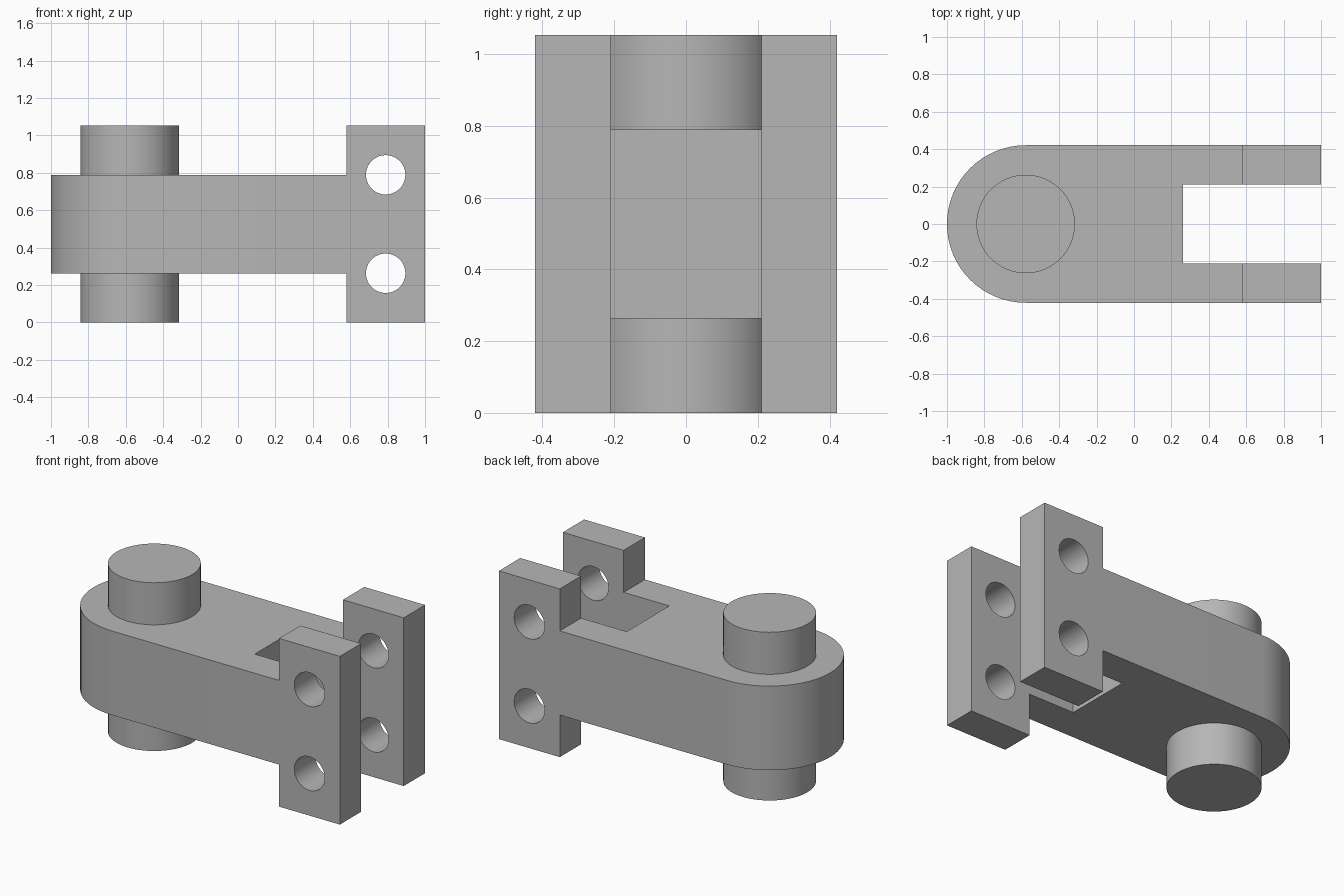
import bpy, bmesh
from math import pi, sin, cos
from mathutils import Vector

if "Cube" in bpy.data.objects:
    bpy.data.objects.remove(bpy.data.objects["Cube"], do_unlink=True)

U = 2 / 38                      # base module: the part is 38 modules long
PIN_X, HOLE_X = -11 * U, 15 * U

grey = bpy.data.materials.new("plain grey")
grey.use_nodes = True
grey.diffuse_color = (0.47, 0.47, 0.47, 1)
grey.node_tree.nodes["Principled BSDF"].inputs["Base Color"].default_value = grey.diffuse_color


def prism(name, points, direction):
    """Closed solid made by sweeping a flat outline along a direction."""
    bm = bmesh.new()
    face = bm.faces.new([bm.verts.new(p) for p in points])
    swept = bmesh.ops.extrude_face_region(bm, geom=[face])["geom"]
    bmesh.ops.translate(bm, vec=direction,
                        verts=[v for v in swept if isinstance(v, bmesh.types.BMVert)])
    bmesh.ops.recalc_face_normals(bm, faces=bm.faces)
    mesh = bpy.data.meshes.new(name)
    bm.to_mesh(mesh)
    bm.free()
    mesh.materials.append(grey)
    obj = bpy.data.objects.new(name, mesh)
    bpy.context.collection.objects.link(obj)
    return obj


def circle(radius, count):
    return [(radius * cos(2 * pi * i / count), radius * sin(2 * pi * i / count))
            for i in range(count)]


def combine(target, tool, operation):
    """Apply a boolean and remove the tool."""
    tool.hide_render = True
    mod = target.modifiers.new(operation, "BOOLEAN")
    mod.operation, mod.object, mod.solver = operation, tool, "EXACT"
    bpy.context.view_layer.objects.active = target
    bpy.ops.object.modifier_apply(modifier=mod.name)
    bpy.data.objects.remove(tool, do_unlink=True)


# Arm plan: rounded end and forked end
half = [(19, 8), (19, 4), (5, 4)]
plan = [(x * U, y * U) for x, y in half]
plan += [(x, -y) for x, y in reversed(plan)]
ARC = 32
plan += [(PIN_X - 8 * U * sin(pi * i / ARC), -8 * U * cos(pi * i / ARC))
         for i in range(ARC + 1)]
arm = prism("forked_arm", [(x, y, -U) for x, y in plan], Vector((0, 0, 22 * U)))

# Side outline: slim arm with tall fork lugs
side = [(-21, 5), (11, 5), (11, 0), (21, 0), (21, 20), (11, 20), (11, 15), (-21, 15)]
outline = prism("side_outline", [(x * U, -10 * U, z * U) for x, z in side],
                Vector((0, 20 * U, 0)))
combine(arm, outline, "INTERSECT")

# Cross holes through both lugs
for z in (5 * U, 15 * U):
    hole = prism("hole_cutter", [(HOLE_X + a, -10 * U, z + b) for a, b in circle(2 * U, 48)],
                 Vector((0, 20 * U, 0)))
    combine(arm, hole, "DIFFERENCE")

# Vertical pin standing out above and below
pin = prism("pin", [(PIN_X + a, b, 0) for a, b in circle(5 * U, 64)],
            Vector((0, 0, 20 * U)))
combine(arm, pin, "UNION")

bpy.ops.object.select_all(action="DESELECT")
arm.select_set(True)
bpy.context.view_layer.objects.active = arm
bpy.ops.object.shade_smooth_by_angle(angle=pi / 6)
